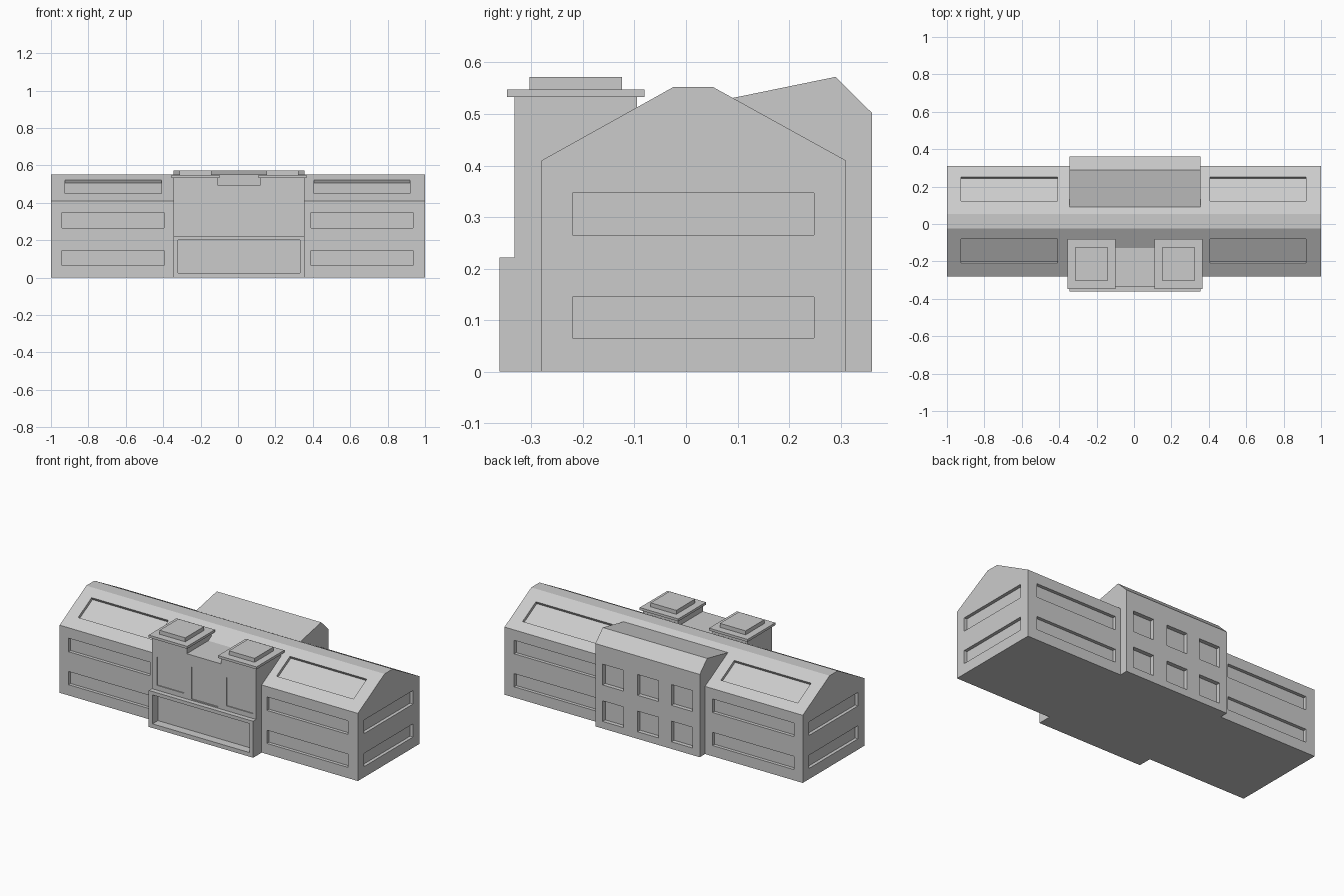
import bpy, bmesh, math
from mathutils import Matrix, Vector

cube = bpy.data.objects.get("Cube")
if cube:
    bpy.data.objects.remove(cube, do_unlink=True)

grey = bpy.data.materials.new("pale_grey")
grey.use_nodes = True
COLOUR = (0.6, 0.6, 0.6, 1)
grey.diffuse_color = COLOUR
grey.node_tree.nodes["Principled BSDF"].inputs["Base Color"].default_value = COLOUR


def finish(name, bm):
    bmesh.ops.recalc_face_normals(bm, faces=bm.faces[:])
    mesh = bpy.data.meshes.new(name)
    bm.to_mesh(mesh)
    bm.free()
    mesh.materials.append(grey)
    obj = bpy.data.objects.new(name, mesh)
    bpy.context.collection.objects.link(obj)
    return obj


def add_box(bm, x, y, z, tilt=0):
    """Box between (low, high) pairs, tilted about its own x axis."""
    centre = Vector([(a + b) / 2 for a, b in (x, y, z)])
    size = [b - a for a, b in (x, y, z)]
    m = (Matrix.Translation(centre) @ Matrix.Rotation(tilt, 4, 'X')
         @ Matrix.Diagonal((*size, 1)))
    bmesh.ops.create_cube(bm, size=1, matrix=m)


def box(name, x, y, z):
    bm = bmesh.new()
    add_box(bm, x, y, z)
    return finish(name, bm)


def prism(name, points, start, end, along):
    """Extrude a profile along x (points are y, z) or y (points are x, z)."""
    bm = bmesh.new()
    place = (lambda p: (start, *p)) if along == 'x' else (lambda p: (p[0], start, p[1]))
    face = bm.faces.new([bm.verts.new(place(p)) for p in points])
    move = Vector((end - start, 0, 0) if along == 'x' else (0, end - start, 0))
    out = bmesh.ops.extrude_face_region(bm, geom=[face])["geom"]
    bmesh.ops.translate(bm, vec=move, verts=[v for v in out if isinstance(v, bmesh.types.BMVert)])
    return finish(name, bm)


def carve(obj, bm):
    """Cut the boxes in bm out of obj, then discard them."""
    cutter = finish(obj.name + "_cutter", bm)
    cutter.hide_render = True
    mod = obj.modifiers.new("recesses", 'BOOLEAN')
    mod.operation, mod.solver, mod.object = 'DIFFERENCE', 'EXACT', cutter
    graph = bpy.context.evaluated_depsgraph_get()
    mesh = bpy.data.meshes.new_from_object(obj.evaluated_get(graph))
    obj.modifiers.clear()
    obj.data = mesh
    bpy.data.objects.remove(cutter, do_unlink=True)


FRONT, BACK, EAVES, RIDGE = -0.28, 0.31, 0.41, 0.552
RIDGE_FRONT, RIDGE_BACK = -0.025, 0.053
DEPTH = 0.02
X0, X1 = -0.345, 0.355

# Long main hall with a flat-topped ridge
hall = prism("main_hall", [(FRONT, 0), (BACK, 0), (BACK, EAVES), (RIDGE_BACK, RIDGE),
                           (RIDGE_FRONT, RIDGE), (FRONT, EAVES)], -1, 1, 'x')
cuts = bmesh.new()
# Strip windows on the four walls
for z in ((0.065, 0.145), (0.265, 0.347)):
    for x in ((-0.94, -0.395), (0.39, 0.935)):
        for y in (FRONT, BACK):
            add_box(cuts, x, (y - DEPTH, y + DEPTH), z)
    for x in (-1, 1):
        add_box(cuts, (x - DEPTH, x + DEPTH), (-0.22, 0.248), z)
# Sunken skylights square to the roof slopes
for eave, ridge, mid in ((FRONT, RIDGE_FRONT, -0.145), (BACK, RIDGE_BACK, 0.187)):
    slope = (RIDGE - EAVES) / (ridge - eave)
    tilt = math.atan(slope)
    half = 0.064 / math.cos(tilt)
    z = EAVES + slope * (mid - eave)
    for x in ((-0.925, -0.41), (0.405, 0.92)):
        add_box(cuts, x, (mid - half, mid + half), (z - 0.017, z + 0.017), tilt)
carve(hall, cuts)

# Upper front block, with a dip between the two towers
block = prism("front_block", [(X0, 0.21), (X1, 0.21), (X1, 0.535), (0.12, 0.535),
                              (0.12, 0.495), (-0.11, 0.495), (-0.11, 0.535), (X0, 0.535)],
              -0.333, -0.095, 'y')
cuts = bmesh.new()
for x, low in (((-0.31, -0.13), 0.25), ((-0.08, 0.1), 0.228), ((0.155, 0.335), 0.25)):
    add_box(cuts, x, (-0.35, -0.327), (low, 0.422))
carve(block, cuts)

# Two-step caps on the towers
for side, x in (("right", -0.227), ("left", 0.238)):
    box(side + "_tower_eave", (x - 0.129, x + 0.129), (-0.347, -0.081), (0.533, 0.548))
    box(side + "_tower_cap", (x - 0.086, x + 0.086), (-0.304, -0.124), (0.545, 0.572))

# Projecting entrance with a wide deep recess
entrance = box("entrance", (X0, X1), (-0.362, -0.25), (0, 0.221))
cuts = bmesh.new()
add_box(cuts, (-0.32, 0.332), (-0.4, -0.31), (0.025, 0.2))
carve(entrance, cuts)

# Rear wing with an uneven roof and six windows
wing = prism("rear_wing", [(0.09, 0), (0.361, 0), (0.361, 0.502), (0.29, 0.572),
                           (0.09, 0.531)], X0, X1, 'x')
cuts = bmesh.new()
for x in (-0.225, 0.002, 0.236):
    for z in ((0.043, 0.168), (0.264, 0.39)):
        add_box(cuts, (x - 0.07, x + 0.07), (0.336, 0.4), z)
carve(wing, cuts)
